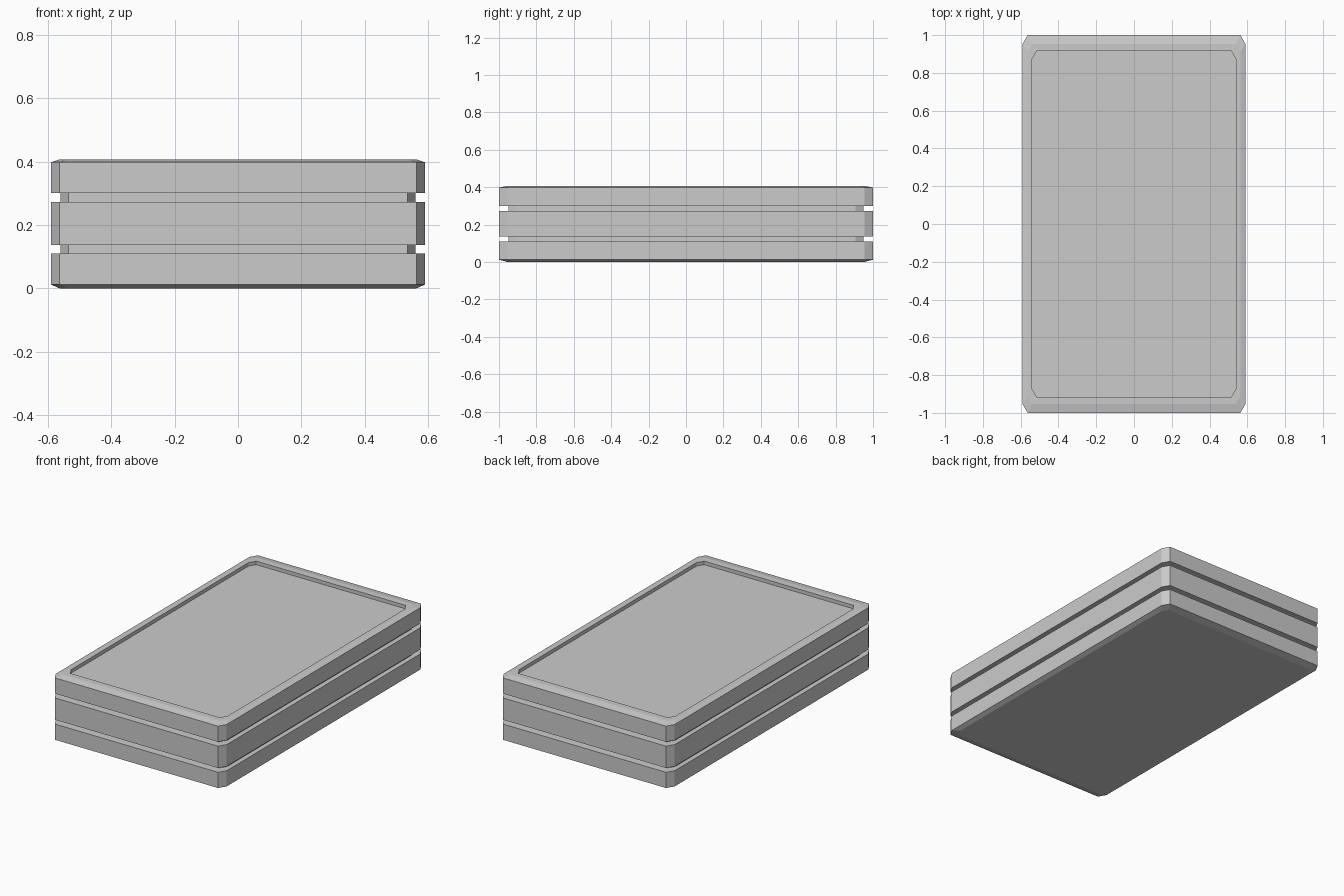
import bpy, bmesh

if "Cube" in bpy.data.objects:
    bpy.data.objects.remove(bpy.data.objects["Cube"])

HX, HY = 0.59, 1.0   # half width and half length
C = 0.954            # where the corner chamfer starts, as a fraction


def ring(bm, scale, z):
    """Chamfered rectangle outline, counter-clockwise."""
    corners = []
    for sx, sy in ((1, 1), (-1, 1), (-1, -1), (1, -1)):
        pair = [(sx, sy * C), (sx * C, sy)]
        corners += pair if sx * sy > 0 else pair[::-1]
    return [bm.verts.new((x * HX * scale, y * HY * scale, z)) for x, y in corners]


# Profile from the base up: (outline scale, height)
profile = [
    (0.954, 0.0), (1.0, 0.012),                                   # bevelled base
    (1.0, 0.11), (0.95, 0.11), (0.95, 0.137), (1.0, 0.137),       # lower groove
    (1.0, 0.273), (0.95, 0.273), (0.95, 0.30), (1.0, 0.30),       # upper groove
    (1.0, 0.398), (0.954, 0.407),                                 # bevelled rim
    (0.915, 0.407), (0.915, 0.385),                               # recessed top
]

bm = bmesh.new()
rings = [ring(bm, s, z) for s, z in profile]
for low, high in zip(rings, rings[1:]):
    for i in range(8):
        j = (i + 1) % 8
        bm.faces.new((low[i], low[j], high[j], high[i]))
bm.faces.new(rings[0][::-1])
bm.faces.new(rings[-1])
bmesh.ops.recalc_face_normals(bm, faces=bm.faces)

mesh = bpy.data.meshes.new("grooved_slab")
bm.to_mesh(mesh)
bm.free()
slab = bpy.data.objects.new("grooved_slab", mesh)
bpy.context.collection.objects.link(slab)
